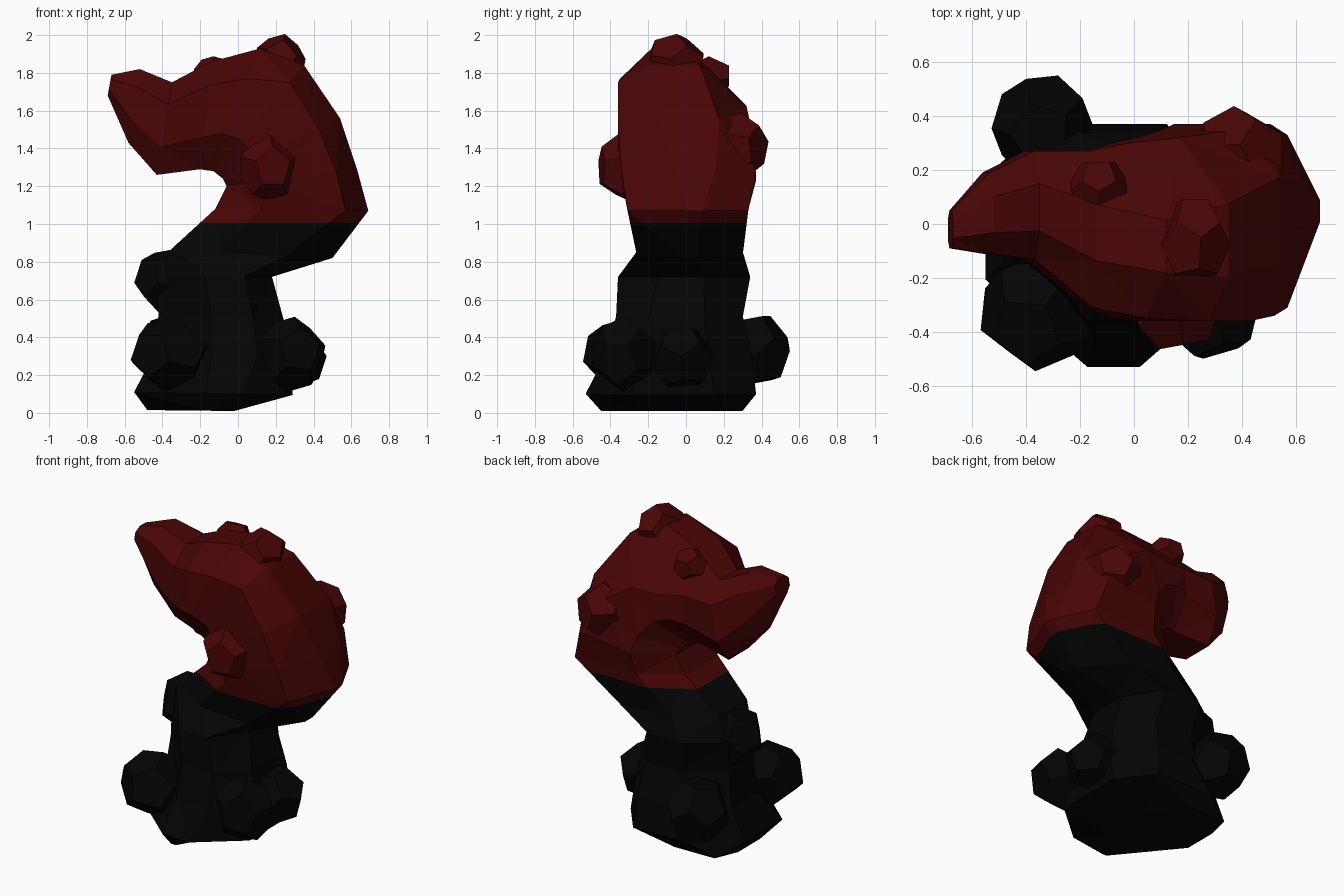
import bpy
import bmesh
from math import sqrt
from mathutils import Vector, Euler

cube = bpy.data.objects.get("Cube")
if cube:
    bpy.data.objects.remove(cube, do_unlink=True)


def make_material(name, rgb):
    mat = bpy.data.materials.new(name)
    mat.use_nodes = True
    mat.diffuse_color = (*rgb, 1)
    mat.node_tree.nodes["Principled BSDF"].inputs["Base Color"].default_value = (*rgb, 1)
    return mat


BLACK = make_material("black", (0.0012, 0.0012, 0.0012))
RED = make_material("dark red", (0.068, 0.0016, 0.0016))
SPLIT = 1.005


def finish(bm, name, mats):
    bmesh.ops.recalc_face_normals(bm, faces=bm.faces)
    mesh = bpy.data.meshes.new(name)
    bm.to_mesh(mesh)
    bm.free()
    for mat in mats:
        mesh.materials.append(mat)
    obj = bpy.data.objects.new(name, mesh)
    bpy.context.collection.objects.link(obj)
    return obj


# Body: eight-sided rings swept up the hooked shape
# Section halves: the face's span across y, then its front and back shoulder heights
PLAIN = (.24, .76, .3, .3)
SOLE = (.5, .8, .68, .14)
BASE = (.36, .78, .45, .32)
TRUNK = (.42, .78, .42, .36)
FLAT = (.26, .7, .76, .76)

# inner point (x, z), outer point (x, z), y range, inner half, outer half
RINGS = [
    ((-.48, .015), (-.02, .01), (-.45, .30), SOLE, FLAT),
    ((-.55, .11), (.29, .095), (-.53, .37), BASE, (.26, .76, .68, .8)),
    ((-.45, .30), (.28, .30), (-.43, .35), TRUNK, FLAT),
    ((-.42, .52), (.24, .50), (-.37, .30), TRUNK, FLAT),
    ((-.43, .72), (.18, .72), (-.36, .34), TRUNK, (.3, .65, .76, .76)),
    ((-.35, .87), (.50, .82), (-.26, .30), PLAIN, (.42, .56, .72, .72)),
    ((-.12, 1.08), (.69, 1.07), (-.31, .33), PLAIN, (.5, .62, .85, .85)),
    ((-.06, 1.20), (.63, 1.29), (-.34, .37), PLAIN, (.4, .7, .84, .82)),
    ((-.08, 1.24), (.54, 1.56), (-.36, .35), PLAIN, (.3, .75, .82, .76)),
    ((-.13, 1.28), (.35, 1.84), (-.36, .32), PLAIN, (.24, .64, .84, .62)),
    ((-.17, 1.285), (.12, 1.93), (-.35, .30), PLAIN, (.26, .56, .75, .52)),
    ((-.20, 1.29), (-.14, 1.86), (-.31, .27), PLAIN, (.3, .66, .78, .62)),
    ((-.43, 1.26), (-.35, 1.75), (-.13, .27), PLAIN, FLAT),
    ((-.58, 1.43), (-.52, 1.82), (-.11, .19), PLAIN, FLAT),
    ((-.69, 1.68), (-.67, 1.79), (-.09, .05), PLAIN, FLAT),
]

bm = bmesh.new()
loops = []
for inner, outer, (y0, y1), (i0, i1, low_f, low_b), (w0, w1, high_f, high_b) in RINGS:
    a = Vector((inner[0], 0, inner[1]))
    b = Vector((outer[0], 0, outer[1]))
    section = [(0, i0), (0, i1), (low_b, 1), (high_b, 1),
               (1, w1), (1, w0), (high_f, 0), (low_f, 0)]
    loops.append([bm.verts.new(a.lerp(b, u) + Vector((0, y0 + (y1 - y0) * v, 0)))
                  for u, v in section])
for low, high in zip(loops, loops[1:]):
    for i in range(8):
        j = (i + 1) % 8
        bm.faces.new((low[i], low[j], high[j], high[i]))
bm.faces.new(loops[0])
bm.faces.new(loops[-1])
bmesh.ops.triangulate(bm, faces=bm.faces[:])
bmesh.ops.bisect_plane(bm, geom=bm.verts[:] + bm.edges[:] + bm.faces[:],
                       plane_co=(0, 0, SPLIT), plane_no=(0, 0, 1))
for face in bm.faces:
    face.material_index = int(face.calc_center_median().z > SPLIT)
finish(bm, "hooked_body", [BLACK, RED])


# Knobs: twelve-sided lumps
def knob(name, centre, size, mat, turn=(0, 0, 0)):
    phi = (1 + sqrt(5)) / 2
    points = [Vector((x, y, z)) for x in (-1, 1) for y in (-1, 1) for z in (-1, 1)]
    for s in (-1, 1):
        for t in (-1, 1):
            p, q = s / phi, t * phi
            points += [Vector((0, p, q)), Vector((p, q, 0)), Vector((q, 0, p))]
    rot = Euler(turn).to_matrix()
    bm = bmesh.new()
    for p in points:
        r = rot @ (p / sqrt(3))
        bm.verts.new(Vector(centre) + Vector([r[k] * size[k] for k in range(3)]))
    bmesh.ops.convex_hull(bm, input=bm.verts[:])
    bmesh.ops.dissolve_limit(bm, angle_limit=.02, verts=bm.verts[:], edges=bm.edges[:])
    finish(bm, name, [mat])


knob("front_left_foot_knob", (-.36, -.33, .31), (.22, .22, .20), BLACK, (.3, .2, .4))
knob("back_foot_knob", (-.34, .36, .33), (.19, .20, .21), BLACK, (.2, .5, .1))
knob("front_right_foot_knob", (.28, -.33, .31), (.19, .18, .20), BLACK, (.4, .1, .3))
knob("side_foot_knob", (.28, -.02, .29), (.19, .18, .18), BLACK, (.1, .3, 0))
knob("chest_knob", (-.37, .03, .70), (.18, .19, .18), BLACK, (.2, .3, .1))
knob("front_knob", (.16, -.33, 1.30), (.16, .15, .18), RED, (.55, 0, .2))
knob("back_knob", (.39, .26, 1.41), (.18, .18, .18), RED, (.2, .1, .5))
knob("crown_knob", (.22, -.06, 1.85), (.14, .17, .16), RED, (.3, .2, 0))
knob("brow_knob", (-.13, .14, 1.79), (.11, .11, .10), RED, (.55, 0, 0))
